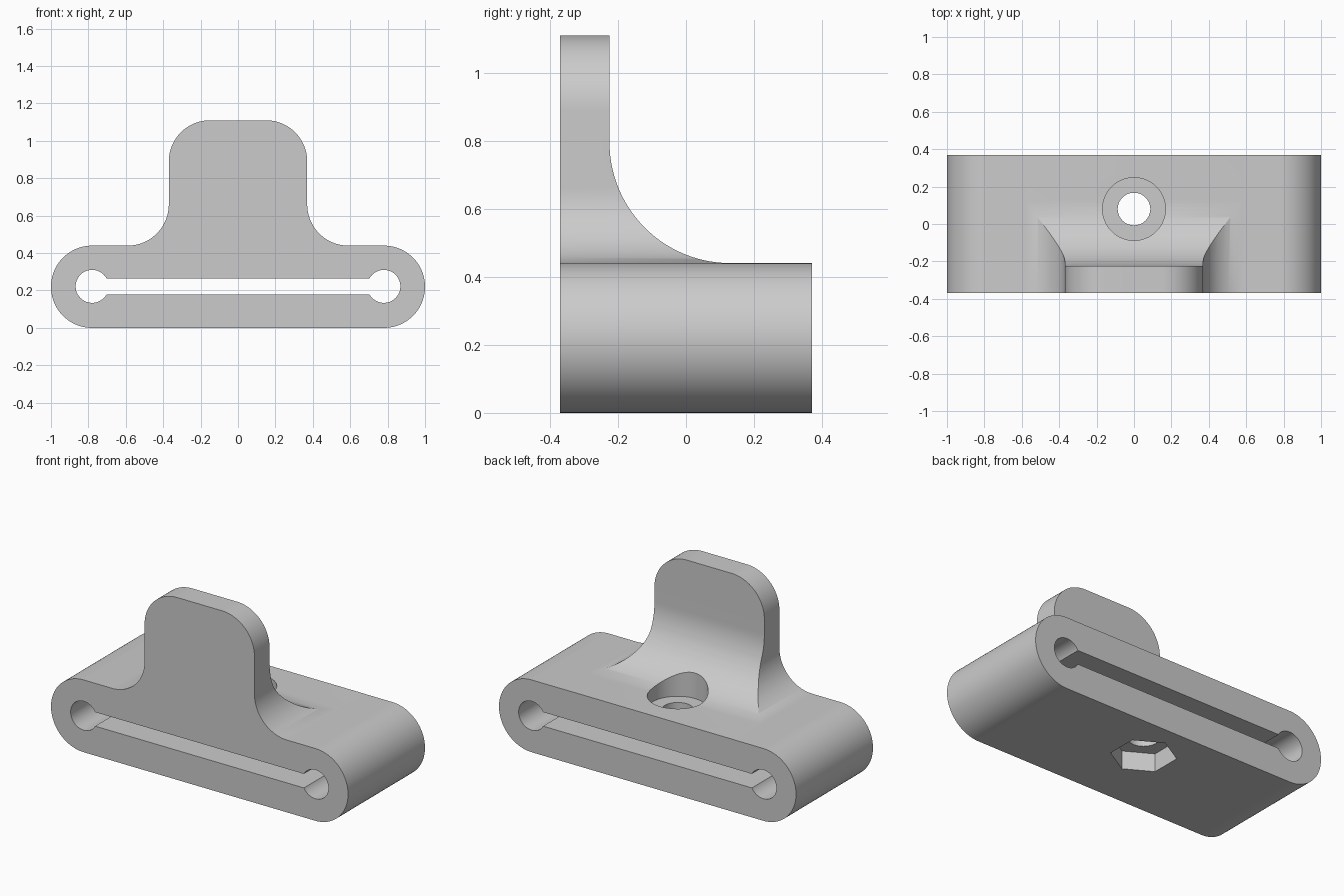
import bpy
import bmesh
from math import cos, sin, pi, radians

cube = bpy.data.objects.get("Cube")
if cube:
    bpy.data.objects.remove(cube, do_unlink=True)

grey = bpy.data.materials.new("plain grey")
grey.use_nodes = True
grey.diffuse_color = (0.6, 0.6, 0.6, 1)
grey.node_tree.nodes["Principled BSDF"].inputs["Base Color"].default_value = (0.6, 0.6, 0.6, 1)

SEG = 28          # segments per quarter turn
HALF_Y = 0.37     # half depth of the clamp
R = 0.22          # shared corner radius


def arc(cx, cy, r, start, end):
    n = max(2, round(abs(end - start) / 90 * SEG))
    angles = [radians(start + (end - start) * i / n) for i in range(n + 1)]
    return [(cx + r * cos(a), cy + r * sin(a)) for a in angles]


def extrude(name, profile, place, low, high):
    """Prism from a 2D profile; place maps (u, v, depth) to xyz."""
    bm = bmesh.new()
    rings = [[bm.verts.new(place(u, v, d)) for u, v in profile] for d in (low, high)]
    n = len(profile)
    bm.faces.new(rings[0])
    bm.faces.new(rings[1][::-1])
    for i in range(n):
        j = (i + 1) % n
        bm.faces.new((rings[0][j], rings[0][i], rings[1][i], rings[1][j]))
    bmesh.ops.recalc_face_normals(bm, faces=bm.faces)
    mesh = bpy.data.meshes.new(name)
    bm.to_mesh(mesh)
    bm.free()
    mesh.materials.append(grey)
    obj = bpy.data.objects.new(name, mesh)
    bpy.context.collection.objects.link(obj)
    return obj


def along_x(u, v, d):
    return (d, u, v)


def along_y(u, v, d):
    return (u, d, v)


def along_z(u, v, d):
    return (u, v, d)


def circle(cx, cy, r, sides=4 * SEG, turn=0.0):
    return [(cx + r * cos(turn + 2 * pi * i / sides),
             cy + r * sin(turn + 2 * pi * i / sides)) for i in range(sides)]


# Front outline: rounded bar, concave fillets and rounded tab
half = (arc(0.78, R, R, -90, 90) + arc(0.59, 0.66, R, 270, 180)
        + arc(0.15, 0.89, R, 0, 90))
outline = half + [(-x, z) for x, z in reversed(half)]
body = extrude("clamp_body", outline, along_y, -HALF_Y, HALF_Y)

# Space behind the tab, with a large fillet down to the bar
behind = [(-0.225, 1.3)] + arc(0.13, 0.7955, 0.355, 180, 270) + [(0.6, 0.4405), (0.6, 1.3)]
cutters = [extrude("tab_back_cutter", behind, along_x, -0.7, 0.7)]

# Keyhole slot: one dumbbell profile through the bar
open_angle = 29
right_end = arc(0.78, 0.222, 0.088, -180 + open_angle, 180 - open_angle)
slot = right_end + [(-x, z) for x, z in reversed(right_end)]
cutters.append(extrude("slot_cutter", slot, along_y, -0.5, 0.5))

# Bolt hole, counterbore above and hexagonal nut pocket below
BOLT_Y = 0.08
cutters += [
    extrude("bolt_hole_cutter", circle(0, BOLT_Y, 0.087), along_z, -0.2, 1.2),
    extrude("counterbore_cutter", circle(0, BOLT_Y, 0.168), along_z, 0.36, 1.25),
    extrude("nut_pocket_cutter", circle(0, BOLT_Y, 0.18, 6, pi / 6), along_z, -0.1, 0.11),
]

for cutter in cutters:
    mod = body.modifiers.new(cutter.name, "BOOLEAN")
    mod.operation = "DIFFERENCE"
    mod.solver = "EXACT"
    mod.object = cutter

# Bake the cuts, then drop the cutters
bpy.context.view_layer.update()
graph = bpy.context.evaluated_depsgraph_get()
result = bpy.data.meshes.new_from_object(body.evaluated_get(graph))
body.modifiers.clear()
body.data = result
for cutter in cutters:
    bpy.data.objects.remove(cutter, do_unlink=True)

# Smooth the rounded surfaces and keep the edges crisp
for obj in bpy.context.selected_objects:
    obj.select_set(False)
body.select_set(True)
bpy.context.view_layer.objects.active = body
bpy.ops.object.shade_smooth_by_angle(angle=radians(25))
